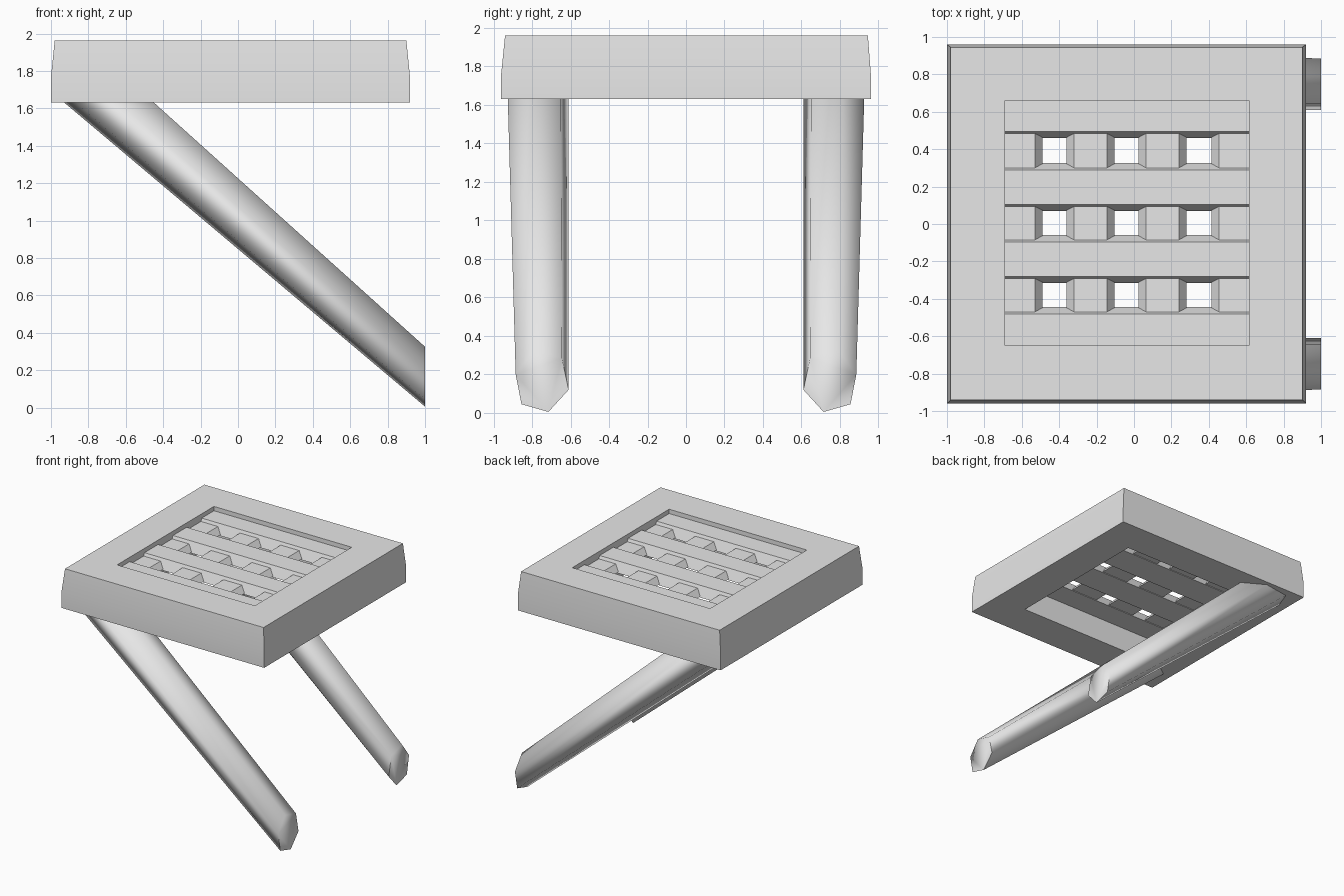
import bpy, bmesh, math

if "Cube" in bpy.data.objects:
    bpy.data.objects.remove(bpy.data.objects["Cube"])

grey = bpy.data.materials.new("plain_grey")
grey.diffuse_color = (0.8, 0.8, 0.8, 1)
grey.use_nodes = True
grey.node_tree.nodes["Principled BSDF"].inputs["Base Color"].default_value = grey.diffuse_color


def make(name, rings, closed=False, smooth=False):
    """Skin a list of equal-length rings; cap the ends unless closed."""
    bm = bmesh.new()
    loops = [[bm.verts.new(p) for p in r] for r in rings]
    n = len(loops[0])
    pairs = list(zip(loops, loops[1:]))
    if closed:
        pairs.append((loops[-1], loops[0]))
    else:
        bm.faces.new(loops[0])
        bm.faces.new(loops[-1])
    for a, b in pairs:
        for i in range(n):
            j = (i + 1) % n
            bm.faces.new((a[i], a[j], b[j], b[i]))
    bmesh.ops.recalc_face_normals(bm, faces=bm.faces)
    me = bpy.data.meshes.new(name)
    bm.to_mesh(me)
    bm.free()
    me.materials.append(grey)
    ob = bpy.data.objects.new(name, me)
    bpy.context.collection.objects.link(ob)
    if smooth:
        bpy.ops.object.select_all(action='DESELECT')
        ob.select_set(True)
        bpy.context.view_layer.objects.active = ob
        bpy.ops.object.shade_smooth_by_angle(angle=math.radians(smooth))
    return ob


def rect(x0, x1, y0, y1, z):
    return [(x0, y0, z), (x1, y0, z), (x1, y1, z), (x0, y1, z)]


# Seat frame: square ring with a tapered upper band
HOLE = (-0.69, 0.615, -0.65, 0.66)
make("seat_frame", [
    rect(*HOLE, 1.63),
    rect(-1.0, 0.92, -0.96, 0.96, 1.63),
    rect(-1.0, 0.92, -0.96, 0.96, 1.765),
    rect(-0.98, 0.90, -0.94, 0.945, 1.962),
    rect(*HOLE, 1.962),
], closed=True, smooth=30)

# Seat lattice: long slats over lower cross slats, all wider at the bottom.
# Each entry: top start, top end, flare at start, flare at end
X0, X1, Y0, Y1 = HOLE
for a, b, fa, fb in ((Y0, -0.48, 0, .035), (-0.28, -0.095, .035, .035),
                     (0.105, 0.29, .035, .035), (0.495, Y1, .035, 0)):
    make("long_slat", [rect(X0, X1, a - fa, b + fb, 1.84),
                       rect(X0, X1, a, b, 1.925)])
for a, b, fa, fb in ((X0, -0.53, 0, .04), (-0.32, -0.145, .04, .04),
                     (0.065, 0.24, .04, .04), (0.455, X1, .04, 0)):
    make("cross_slat", [rect(a - fa, b + fb, Y0, Y1, 1.848),
                        rect(a, b, Y0, Y1, 1.90)])

# Slanted six-sided legs: foot cut upright at x = 1, top cut under the seat
FOOT = [(0.79, 0.325), (0.645, 0.285), (0.61, 0.12),
        (0.715, 0.005), (0.855, 0.045), (0.885, 0.20)]
for side, name in ((-1, "front_leg"), (1, "back_leg")):
    foot = [(1.0, side * y, z) for y, z in FOOT]
    top = [(-0.94 + (z - 0.005) * 1.5, side * (0.61 + (y - 0.61) * 1.15), 1.64)
           for y, z in FOOT]
    make(name, [foot, top], smooth=66)
